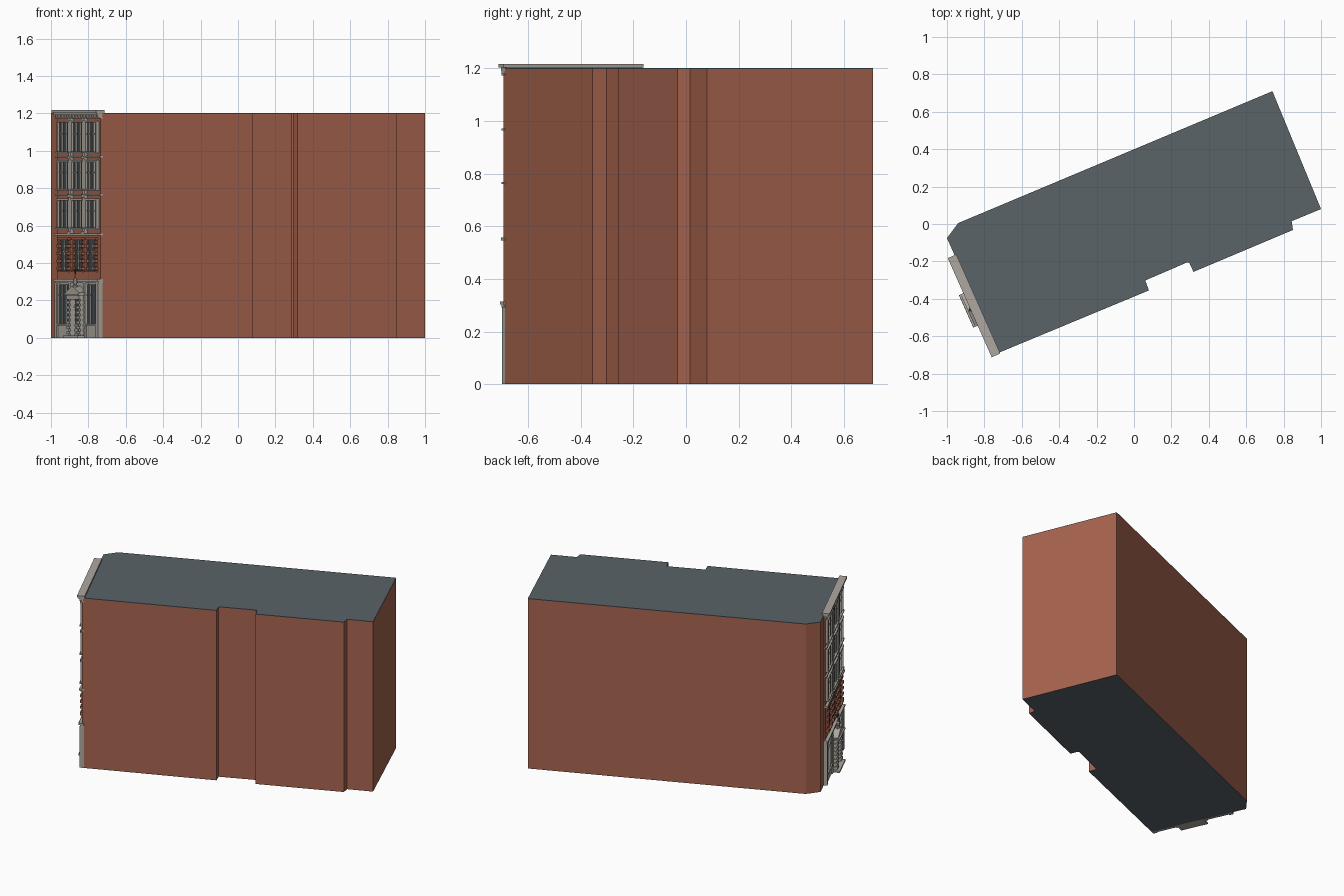
import bpy, bmesh, math
from mathutils import Matrix, Vector

if "Cube" in bpy.data.objects:
    bpy.data.objects.remove(bpy.data.objects["Cube"])


def material(name, rgb):
    m = bpy.data.materials.new(name)
    m.diffuse_color = (*rgb, 1)
    m.use_nodes = True
    m.node_tree.nodes["Principled BSDF"].inputs["Base Color"].default_value = m.diffuse_color
    return m


BRICK = material("brick", (0.38, 0.125, 0.075))
STONE = material("stone", (0.42, 0.39, 0.35))
GLASS = material("glass", (0.045, 0.065, 0.075))
SLATE = material("slate", (0.10, 0.125, 0.137))
IRON = material("iron", (0.03, 0.03, 0.03))

# facade frame: local x runs along the street wall, local -y points outwards
FACADE = Matrix.Translation((-1, -0.075, 0)) @ Matrix.Rotation(math.atan2(-0.914, 0.406), 4, 'Z')


def finish(name, bm, mat, matrix=Matrix()):
    bmesh.ops.recalc_face_normals(bm, faces=bm.faces)
    me = bpy.data.meshes.new(name)
    bm.to_mesh(me)
    bm.free()
    me.materials.append(mat)
    ob = bpy.data.objects.new(name, me)
    ob.matrix_world = matrix
    bpy.context.collection.objects.link(ob)
    return ob


def boxes(name, mat, items):
    """Each item: s0, s1, z0, z1, depth out (and optional inner depth)."""
    bm = bmesh.new()
    for s0, s1, z0, z1, n1, *rest in items:
        n0 = rest[0] if rest else -0.004
        size = Matrix.Diagonal((s1 - s0, n1 - n0, z1 - z0, 1))
        mid = Matrix.Translation(((s0 + s1) / 2, -(n0 + n1) / 2, (z0 + z1) / 2))
        bmesh.ops.create_cube(bm, size=1, matrix=mid @ size)
    return finish(name, bm, mat, FACADE)


def prism(name, mat, pts, offset, matrix=Matrix()):
    bm = bmesh.new()
    face = bm.faces.new([bm.verts.new(p) for p in pts])
    top = bmesh.ops.extrude_face_region(bm, geom=[face])
    bmesh.ops.translate(bm, vec=Vector(offset), verts=[v for v in top['geom'] if isinstance(v, bmesh.types.BMVert)])
    return finish(name, bm, mat, matrix)


# main body, roof and floor
plan = [(-1, -0.075), (-0.727, -0.69), (0.08, -0.355), (0.06, -0.302), (0.285, -0.205),
        (0.297, -0.21), (0.318, -0.256), (0.85, -0.032), (0.843, 0.015), (1, 0.08), (0.74, 0.71), (-0.94, 0.005)]
prism("brick_body", BRICK, [(x, y, 0.001) for x, y in plan], (0, 0, 1.196))
prism("flat_roof", SLATE, [(x, y, 1.197) for x, y in plan], (0, 0, 0.004))
prism("floor_slab", SLATE, [(x, y, 0) for x, y in plan], (0, 0, 0.001))

L, R = 0.10, 0.673
BAYS = [0.205, 0.39, 0.57]

# facade skin and horizontal bands
boxes("facade_brick", BRICK, [(L, R, 0.31, 1.18, 0.008)])
boxes("cornice", STONE, [(L, 0.68, 1.203, 1.217, 0.04, -0.01), (L, R, 1.19, 1.203, 0.03)])
boxes("cornice_brackets", STONE,
      [(L + 0.01 + i * 0.0365, L + 0.025 + i * 0.0365, 1.178, 1.192, 0.026) for i in range(16)])
boxes("string_courses", STONE,
      [(L, R + 0.003, z - 0.004, z + 0.004, 0.02) for z in (0.764, 0.968, 1.176)]
      + [(L, R + 0.003, 0.546, 0.558, 0.026)])
boxes("ground_band", STONE, [(L, R + 0.003, 0.292, 0.302, 0.022), (L, R + 0.005, 0.302, 0.314, 0.03)])

# pilasters between the bays of the upper floors
pilasters = []
for s in (0.297, 0.481):
    pilasters.append((s - 0.014, s + 0.014, 0.556, 1.175, 0.024))
    for z in (0.556, 0.75, 0.955, 1.16):
        pilasters.append((s - 0.02, s + 0.02, z, z + 0.016, 0.029))
boxes("pilasters", STONE, pilasters)

# upper windows
glass, frames = [], []
for z0, z1 in ((0.59, 0.735), (0.795, 0.94), (0.995, 1.15)):
    for c in BAYS:
        a, b = c - 0.075, c + 0.075
        glass.append((a, b, z0, z1, 0.012))
        frames += [(s - 0.007, s + 0.007, z0, z1, 0.024) for s in (a + 0.004, b - 0.004)]
        frames += [(c + o - 0.006, c + o + 0.006, z0, z1, 0.02) for o in (-0.028, 0.028)]
        frames += [(a, b, z0 + 0.6 * (z1 - z0), z0 + 0.6 * (z1 - z0) + 0.004, 0.017),
                   (a - 0.006, b + 0.006, z0 - 0.008, z0, 0.03),
                   (a - 0.006, b + 0.006, z1, z1 + 0.01, 0.027)]
boxes("upper_glass", GLASS, glass)
boxes("upper_window_frames", STONE, frames)

# first-floor windows with toothed brick surrounds
glass, bars, quoins, sills = [], [], [], []
for c in BAYS:
    glass.append((c - 0.05, c + 0.05, 0.36, 0.525, 0.012))
    bars += [(c - 0.005, c + 0.005, 0.36, 0.525, 0.017), (c - 0.05, c + 0.05, 0.46, 0.465, 0.017)]
    sills.append((c - 0.065, c + 0.065, 0.352, 0.36, 0.028))
    quoins.append((c - 0.07, c + 0.07, 0.522, 0.535, 0.024))
    for i in range(8):
        z, w = 0.362 + i * 0.02, 0.03 if i % 2 == 0 else 0.018
        for side in (-1, 1):
            s = c + side * 0.055
            quoins.append((s - w / 2, s + w / 2, z, z + 0.017, 0.027 if i % 2 == 0 else 0.018))
boxes("first_floor_glass", GLASS, glass)
boxes("first_floor_bars", STONE, bars)
boxes("first_floor_quoins", BRICK, quoins)
boxes("first_floor_sills", BRICK, sills)

# stone ground floor with shop windows
boxes("ground_stone", STONE,
      [(L, R, 0, 0.07, 0.016), (L, R, 0.07, 0.293, 0.006)]
      + [(s - 0.015, s + 0.015, 0, 0.292, 0.024) for s in (L + 0.015, 0.298, 0.49, R - 0.015)])
panes, bars = [], []
for c in (0.206, 0.573):
    panes.append((c - 0.075, c + 0.075, 0.072, 0.285, 0.012))
    bars += [(c + o - 0.004, c + o + 0.004, 0.072, 0.285, 0.019) for o in (-0.073, -0.025, 0.025, 0.073)]
    bars += [(c - 0.075, c + 0.075, 0.225, 0.231, 0.017), (c - 0.082, c + 0.082, 0.066, 0.074, 0.026)]
boxes("shop_glass", GLASS, panes)
boxes("shop_window_bars", STONE, bars)

# entrance portal with banded columns and pediment
C = 0.40
portal = [(C - 0.095, C + 0.095, 0, 0.012, 0.066), (C - 0.085, C + 0.085, 0.205, 0.225, 0.052),
          (C - 0.095, C + 0.095, 0.225, 0.235, 0.065)]
for side in (-1, 1):
    s = C + side * 0.065
    portal.append((s - 0.014, s + 0.014, 0.01, 0.206, 0.04))
    portal += [(s - 0.021, s + 0.021, 0.02 + i * 0.027, 0.035 + i * 0.027, 0.05) for i in range(7)]
boxes("entrance_portal", STONE, portal)
boxes("entrance_door", GLASS, [(C - 0.05, C + 0.05, 0.012, 0.205, 0.014)])
boxes("door_bars", STONE, [(C - 0.004, C + 0.004, 0.012, 0.165, 0.02), (C - 0.05, C + 0.05, 0.162, 0.17, 0.022)])
prism("pediment", STONE, [(C - 0.09, -0.055, 0.235), (C + 0.09, -0.055, 0.235), (C + 0.09, -0.055, 0.242),
                          (C, -0.055, 0.277), (C - 0.09, -0.055, 0.242)], (0, 0.055, 0), FACADE)

# turned finial above the pediment
bm = bmesh.new()
profile = [(0, 0.268), (0.014, 0.268), (0.014, 0.28), (0.006, 0.285), (0.013, 0.3),
           (0.012, 0.31), (0.005, 0.316), (0.004, 0.335), (0, 0.345)]
vs = [bm.verts.new((r, 0, z)) for r, z in profile]
es = [bm.edges.new(p) for p in zip(vs, vs[1:])]
bmesh.ops.spin(bm, geom=vs + es, cent=(0, 0, 0), axis=(0, 0, 1), angle=2 * math.pi, steps=10)
bmesh.ops.remove_doubles(bm, verts=bm.verts, dist=1e-5)
finish("finial", bm, STONE, FACADE @ Matrix.Translation((C, -0.035, 0)))

# iron lamp bracket over the entrance
boxes("lamp_bracket", IRON, [(C - 0.003, C + 0.003, 0.34, 0.37, 0.038, 0.032),
                             (C - 0.03, C + 0.03, 0.36, 0.365, 0.038, 0.03),
                             (C - 0.003, C + 0.003, 0.36, 0.366, 0.045, 0)])
